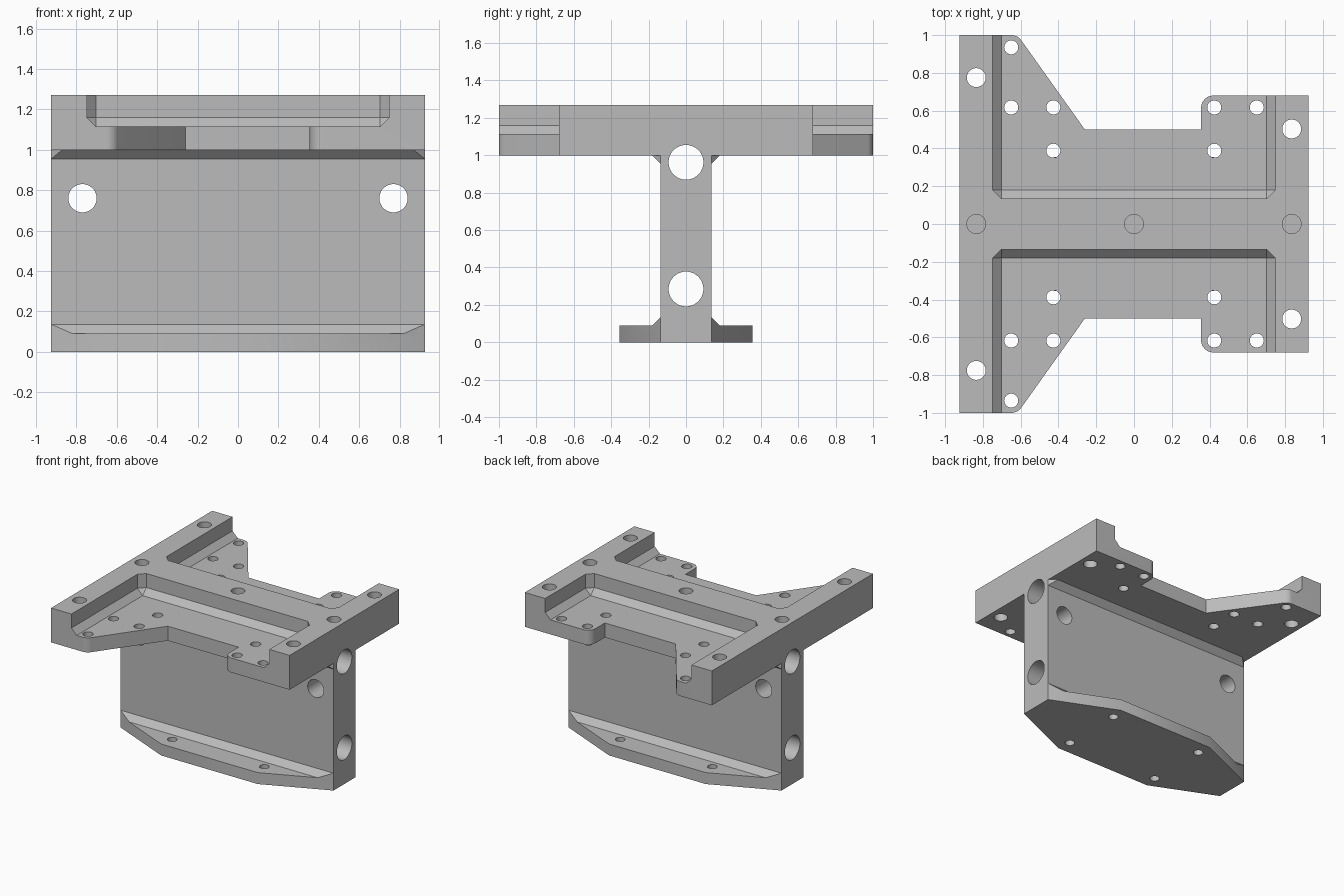
import bpy, bmesh, math
from mathutils import Matrix, Vector

if "Cube" in bpy.data.objects:
    bpy.data.objects.remove(bpy.data.objects["Cube"], do_unlink=True)

grey = bpy.data.materials.new("machined grey")
grey.use_nodes = True
colour = (0.5, 0.5, 0.5, 1)
grey.diffuse_color = colour
grey.node_tree.nodes["Principled BSDF"].inputs["Base Color"].default_value = colour

HALF_X, WEB_Y, FILLET = 0.925, 0.135, 0.046
DECK_Z, TOP_Z, FLOOR_Z, FOOT_Z = 1.0, 1.27, 1.114, 0.09


def make_object(name, bm):
    bmesh.ops.recalc_face_normals(bm, faces=bm.faces)
    mesh = bpy.data.meshes.new(name)
    bm.to_mesh(mesh)
    bm.free()
    mesh.materials.append(grey)
    obj = bpy.data.objects.new(name, mesh)
    bpy.context.scene.collection.objects.link(obj)
    return obj


def prism(name, outline, z0, z1):
    bm = bmesh.new()
    face = bm.faces.new([bm.verts.new((x, y, z0)) for x, y in outline])
    up = bmesh.ops.extrude_face_region(bm, geom=[face])["geom"]
    bmesh.ops.translate(bm, vec=(0, 0, z1 - z0),
                        verts=[v for v in up if isinstance(v, bmesh.types.BMVert)])
    return make_object(name, bm)


def box(name, low, high, bevel=0):
    low, high = Vector(low), Vector(high)
    bm = bmesh.new()
    bmesh.ops.create_cube(bm, size=1, matrix=Matrix.Translation((low + high) / 2)
                          @ Matrix.Diagonal((*(high - low), 1)))
    if bevel:
        bmesh.ops.bevel(bm, geom=bm.edges[:], offset=bevel, segments=1, affect='EDGES')
    return make_object(name, bm)


def fillet(name, z_wide, z_thin, x_wide):
    # Sloped strip on both sides of the web
    bm = bmesh.new()
    for sx in (-1, 1):
        for sy in (-1, 1):
            for z in (z_wide, z_thin):
                bm.verts.new((sx * HALF_X, sy * WEB_Y, z))
            bm.verts.new((sx * x_wide, sy * (WEB_Y + FILLET), z_wide))
    bmesh.ops.convex_hull(bm, input=bm.verts[:])
    return make_object(name, bm)


def bore(centre, radius, length, axis='Z'):
    turn = {'X': Matrix.Rotation(math.pi / 2, 4, 'Y'),
            'Y': Matrix.Rotation(math.pi / 2, 4, 'X'), 'Z': Matrix()}[axis]
    bm = bmesh.new()
    bmesh.ops.create_cone(bm, cap_ends=True, segments=48, radius1=radius, radius2=radius,
                          depth=length, matrix=Matrix.Translation(centre) @ turn)
    return make_object("bore_cutter", bm)


def combine(target, tool, operation):
    tool.hide_render = True
    mod = target.modifiers.new(operation.lower(), 'BOOLEAN')
    mod.operation, mod.solver, mod.object = operation, 'EXACT', tool
    bpy.context.view_layer.objects.active = target
    bpy.ops.object.modifier_apply(modifier=mod.name)
    bpy.data.objects.remove(tool, do_unlink=True)


def arc(cx, cy, radius, start, end, steps=8):
    angles = [math.radians(start + (end - start) * i / steps) for i in range(steps + 1)]
    return [(cx + radius * math.cos(a), cy + radius * math.sin(a)) for a in angles]


# Deck outline: back half, then mirrored to the front
half = [(-HALF_X, 1.0)] + arc(-0.65, 0.935, 0.065, 90, 35.5) + [(-0.26, 0.5), (0.355, 0.5)]
half += arc(0.42, 0.615, 0.065, 180, 90) + [(HALF_X, 0.68)]
bracket = prism("mounting_bracket", half + [(x, -y) for x, y in reversed(half)], DECK_Z, TOP_Z)

# Recessed pockets with chamfered floors, leaving an H-shaped rib
for low, high in ((WEB_Y, 1.4), (-1.4, -WEB_Y)):
    combine(bracket, box("pocket_cutter", (-0.748, low, FLOOR_Z), (0.748, high, 1.6), FILLET),
            'DIFFERENCE')

# Upright web, tapered foot and the sloped strips
combine(bracket, box("web", (-HALF_X, -WEB_Y, 0), (HALF_X, WEB_Y, 1.05)), 'UNION')
foot_half = [(-HALF_X, WEB_Y), (-0.42, 0.355), (0.42, 0.355), (HALF_X, WEB_Y)]
foot = prism("foot", foot_half + [(x, -y) for x, y in reversed(foot_half)], 0, FOOT_Z)
combine(bracket, foot, 'UNION')
combine(bracket, fillet("foot_strip", FOOT_Z, FOOT_Z + FILLET, 0.82), 'UNION')
combine(bracket, fillet("deck_strip", DECK_Z, DECK_Z - FILLET, 0.87), 'UNION')

# Long bores through the web, and cross bores
holes = [((0, 0, z), 0.093, 3, 'X') for z in (0.285, 0.962)]
holes += [((x, 0, 0.76), 0.07, 2, 'Y') for x in (-0.77, 0.77)]
# Blind holes on the central rib
holes += [((x, 0, TOP_Z), 0.05, 0.3, 'Z') for x in (-0.835, 0, 0.835)]
# Through holes in the deck and foot
for s in (-1, 1):
    holes += [((x, s * y, 1.2), 0.05, 1, 'Z') for x, y in ((-0.835, 0.775), (0.835, 0.503))]
    holes += [((x, s * y, 1.2), 0.037, 1, 'Z') for x, y in (
        (-0.65, 0.935), (-0.65, 0.617), (-0.427, 0.617), (-0.427, 0.388),
        (0.425, 0.388), (0.425, 0.617), (0.65, 0.617))]
    holes += [((x, s * 0.245, 0), 0.035, 0.5, 'Z') for x in (-0.4, 0.4)]
for hole in holes:
    combine(bracket, bore(*hole), 'DIFFERENCE')

bpy.ops.object.select_all(action='DESELECT')
bracket.select_set(True)
bpy.context.view_layer.objects.active = bracket
bpy.ops.object.shade_smooth_by_angle(angle=math.radians(25))
